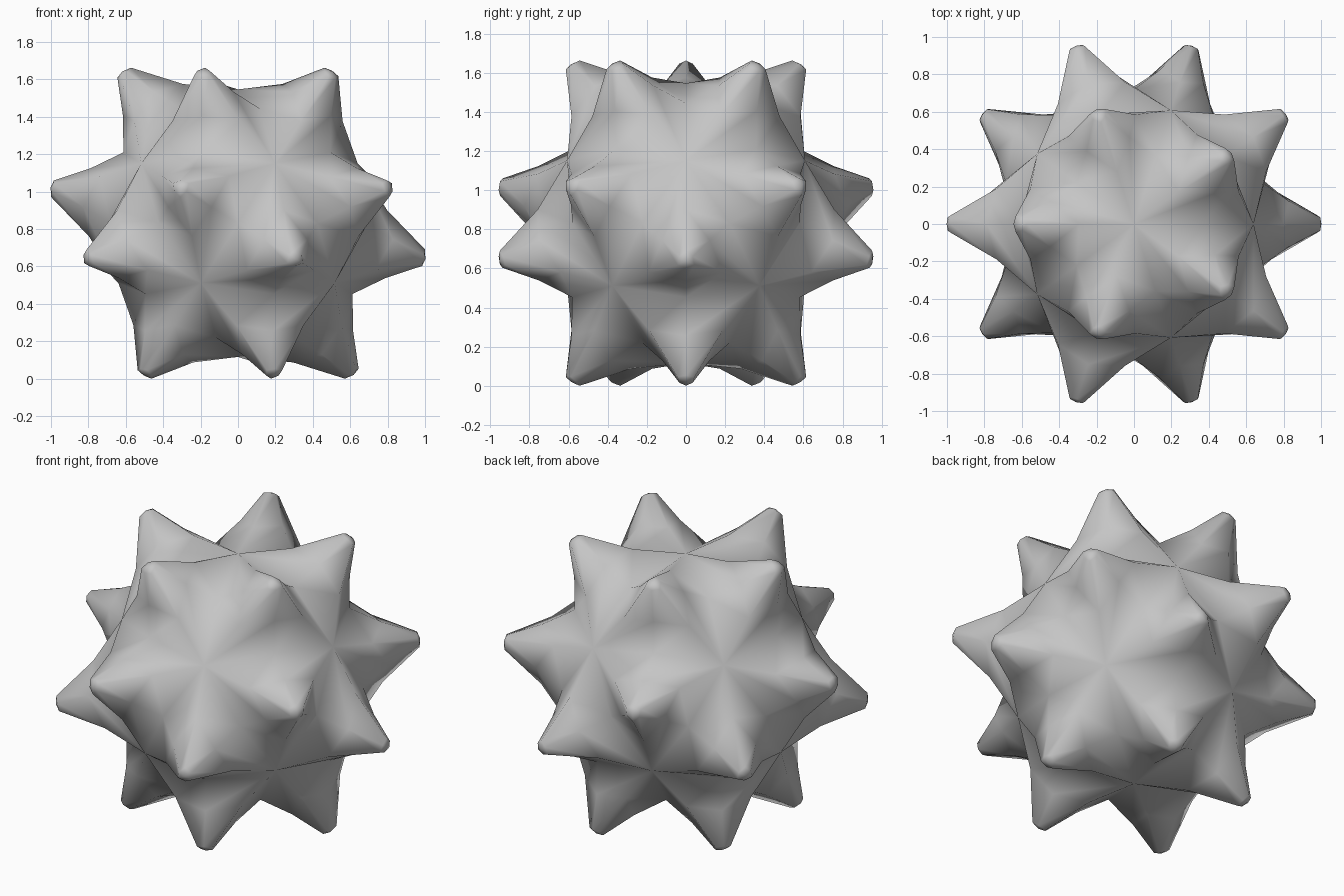
import bpy, bmesh
from mathutils import Vector

cube = bpy.data.objects.get("Cube")
if cube:
    bpy.data.objects.remove(cube)

CORNER_RADIUS = 0.715   # valley points shared by five spikes
MIDDLE_RADIUS = 0.72    # valley points shared by two spikes
APEX = 1.02
# Each ring up the spike: (height, spread) at the corners, then between them
RINGS = [((0.77, 0.218), (0.83, 0.14)),
         ((1.008, 0.05), (1.01, 0.04))]

# Plain grey body colour
grey = bpy.data.materials.new("plain grey")
grey.use_nodes = True
color = (0.56, 0.56, 0.56, 1)
grey.diffuse_color = color
grey.node_tree.nodes["Principled BSDF"].inputs["Base Color"].default_value = color


def add_spike(bm, corners):
    """Six-sided, slightly hollow spike over one triangle of the core."""
    axis = sum(corners, Vector()).normalized()
    directions = []
    for i, corner in enumerate(corners):
        directions += [corner.normalized(),
                       (corner + corners[(i + 1) % 3]).normalized()]
    radii = (CORNER_RADIUS, MIDDLE_RADIUS)
    loops = [[bm.verts.new(d * radii[i % 2]) for i, d in enumerate(directions)]]
    for ring in RINGS:
        loop = []
        for i, d in enumerate(directions):
            height, spread = ring[i % 2]
            outward = (d - axis * d.dot(axis)).normalized()
            loop.append(bm.verts.new(axis * height + outward * spread))
        loops.append(loop)
    apex = bm.verts.new(axis * APEX)
    for i in range(6):
        j = (i + 1) % 6
        for low, high in zip(loops, loops[1:]):
            bm.faces.new((low[i], low[j], high[j], high[i]))
        bm.faces.new((loops[-1][i], loops[-1][j], apex))


# One spike on each of the twenty core triangles
core = bmesh.new()
bmesh.ops.create_icosphere(core, subdivisions=1, radius=1)
bm = bmesh.new()
for face in core.faces:
    add_spike(bm, [v.co.copy() for v in face.verts])
core.free()
bmesh.ops.remove_doubles(bm, verts=bm.verts, dist=0.002)
bmesh.ops.recalc_face_normals(bm, faces=bm.faces)
for f in bm.faces:
    f.smooth = True

# Stand the ball on the ground
lowest = min(v.co.z for v in bm.verts)
bmesh.ops.translate(bm, verts=bm.verts, vec=Vector((0, 0, -lowest)))

mesh = bpy.data.meshes.new("spiky_ball")
bm.to_mesh(mesh)
bm.free()
mesh.materials.append(grey)
ball = bpy.data.objects.new("spiky_ball", mesh)
bpy.context.collection.objects.link(ball)
